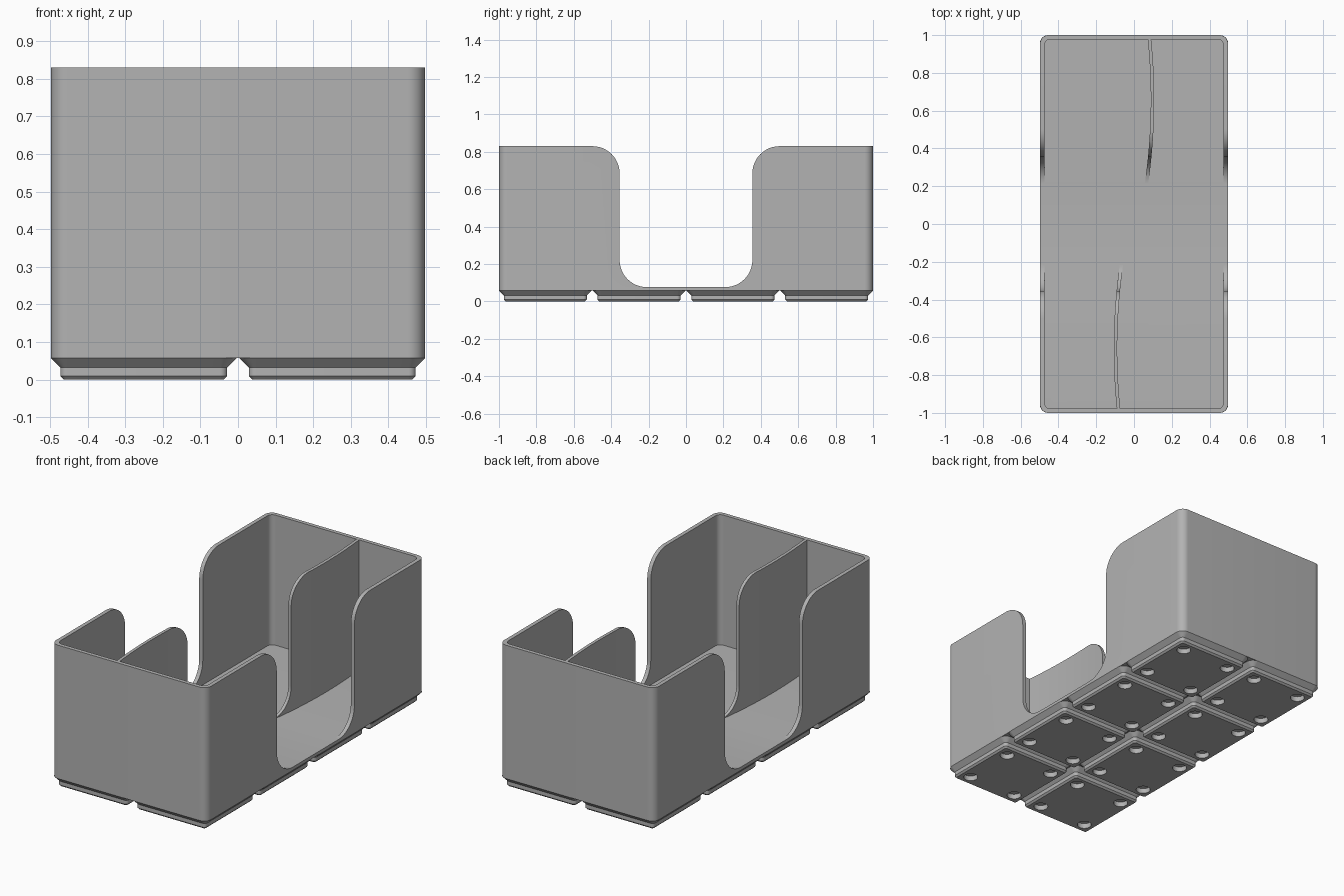
import bpy, bmesh
from math import sin, cos, pi, radians
from mathutils import Vector

cube = bpy.data.objects.get("Cube")
if cube:
    bpy.data.objects.remove(cube, do_unlink=True)

grey = bpy.data.materials.new("plain grey")
grey.use_nodes = True
COLOUR = (0.45, 0.45, 0.45, 1)
grey.diffuse_color = COLOUR
grey.node_tree.nodes["Principled BSDF"].inputs["Base Color"].default_value = COLOUR

HALF_X, HALF_Y, HEIGHT = 0.497, 1.0, 0.83
BASE, FLOOR, WALL, PITCH = 0.058, 0.077, 0.023, 0.5015


def arc(cx, cy, r, start, end, steps=12):
    return [(cx + r * cos(radians(start + (end - start) * i / steps)),
             cy + r * sin(radians(start + (end - start) * i / steps)))
            for i in range(steps + 1)]


def rounded_rect(hx, hy, r):
    a, b = hx - r, hy - r
    return (arc(a, b, r, 0, 90) + arc(-a, b, r, 90, 180)
            + arc(-a, -b, r, 180, 270) + arc(a, -b, r, 270, 360))


def loft(name, layers):
    """Closed solid through a list of equal-length rings of 3D points."""
    bm = bmesh.new()
    rings = [[bm.verts.new(p) for p in ring] for ring in layers]
    for low, high in zip(rings, rings[1:]):
        for i in range(len(low)):
            j = (i + 1) % len(low)
            bm.faces.new((low[i], low[j], high[j], high[i]))
    bm.faces.new(rings[0][::-1])
    bm.faces.new(rings[-1])
    bmesh.ops.recalc_face_normals(bm, faces=bm.faces)
    return finish(name, bm)


def finish(name, bm):
    mesh = bpy.data.meshes.new(name)
    bm.to_mesh(mesh)
    bm.free()
    mesh.materials.append(grey)
    obj = bpy.data.objects.new(name, mesh)
    bpy.context.collection.objects.link(obj)
    return obj


def prism(name, outline, z0, z1):
    return loft(name, [[(x, y, z) for x, y in outline] for z in (z0, z1)])


def select(obj):
    bpy.ops.object.select_all(action='DESELECT')
    obj.select_set(True)
    bpy.context.view_layer.objects.active = obj


def cut(obj, cutter):
    mod = obj.modifiers.new("cut", 'BOOLEAN')
    mod.operation, mod.solver, mod.object = 'DIFFERENCE', 'EXACT', cutter
    select(obj)
    bpy.ops.object.modifier_apply(modifier=mod.name)


# Open box with rounded corners
box = prism("box", rounded_rect(HALF_X, HALF_Y, 0.045), BASE, HEIGHT)
cavity = prism("cavity_cutter",
               rounded_rect(HALF_X - WALL, HALF_Y - WALL, 0.03), FLOOR, 1)
cut(box, cavity)

# Gently bowed dividers, one at each end
steps = 24
ys = [0.2 + (0.985 - 0.2) * i / steps for i in range(steps + 1)]
bow = [(0.098 - 0.16 * (y - 0.66) ** 2, y) for y in ys]
side = [(x + 0.009, y) for x, y in bow] + [(x - 0.009, y) for x, y in bow[::-1]]
back_divider = prism("back_divider", side, FLOOR - 0.0002, HEIGHT - 0.0005)
front_divider = prism("front_divider", [(-x, -y) for x, y in side],
                      FLOOR - 0.0002, HEIGHT - 0.0005)

# Wide rounded notch through the side walls and dividers
R, EDGE, LOW = 0.145, 0.355, FLOOR - 0.0005
half = (arc(EDGE - R, LOW + R, R, 270, 360)
        + arc(EDGE + R, HEIGHT - R, R, 180, 90) + [(EDGE + R, 1)])
notch = half + [(-y, z) for y, z in half[::-1]]
scoop = loft("notch_cutter", [[(x, y, z) for y, z in notch] for x in (-1, 1)])
for part in (box, back_divider, front_divider):
    cut(part, scoop)

# Stepped foot with four round sockets underneath
foot_profile = [(0.2125, 0.0095, 0), (0.222, 0.019, 0.0096),
                (0.222, 0.019, 0.032), (0.2478, 0.0448, BASE)]
foot = loft("feet", [[(x, y, z) for x, y in rounded_rect(h, h, r)]
                     for h, r, z in foot_profile])
bm = bmesh.new()
for sx in (-1, 1):
    for sy in (-1, 1):
        made = bmesh.ops.create_cone(bm, cap_ends=True, segments=32,
                                     radius1=0.0385, radius2=0.0385, depth=0.058)
        bmesh.ops.translate(bm, verts=made["verts"],
                            vec=Vector((sx, sy, 0)) * 0.155)
sockets = finish("socket_cutter", bm)
cut(foot, sockets)

# Repeat the foot in a two by four grid
foot.location = (-PITCH / 2, -PITCH * 1.5, 0)
for axis, count in ((0, 2), (1, 4)):
    mod = foot.modifiers.new("grid", 'ARRAY')
    mod.count = count
    mod.use_relative_offset = False
    mod.use_constant_offset = True
    offset = [0, 0, 0]
    offset[axis] = PITCH
    mod.constant_offset_displace = offset
    select(foot)
    bpy.ops.object.modifier_apply(modifier=mod.name)

# Remove the cutters and shade the curved faces smoothly
for cutter in (cavity, scoop, sockets):
    bpy.data.objects.remove(cutter, do_unlink=True)
for part in (box, back_divider, front_divider, foot):
    select(part)
    bpy.ops.object.shade_smooth_by_angle(angle=pi / 6)
